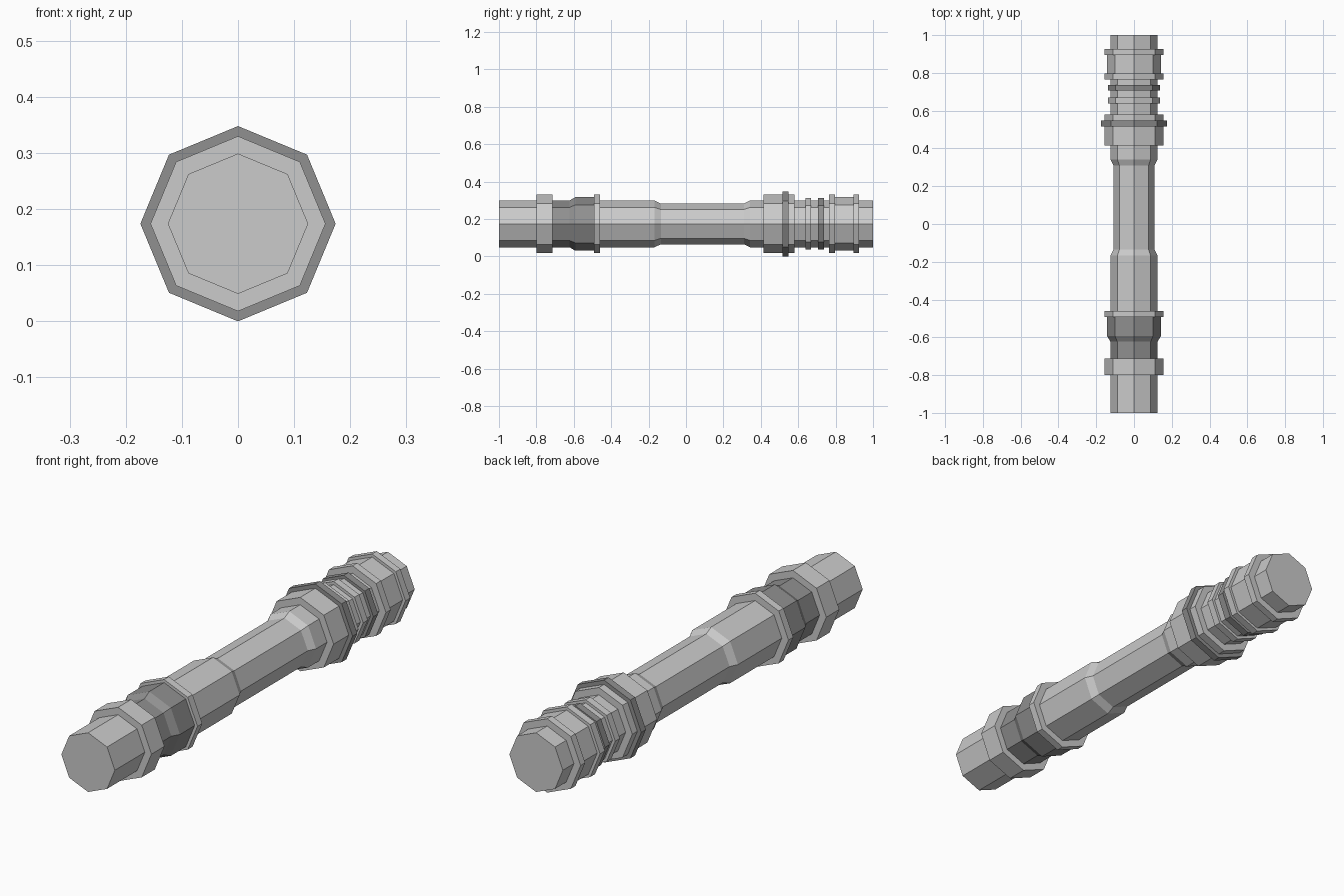
import bpy, bmesh
from math import cos, sin, tau

if "Cube" in bpy.data.objects:
    bpy.data.objects.remove(bpy.data.objects["Cube"])

SIDES = 8
AXIS_Z = 0.174          # outermost collar rests its lower corner on the ground

dark = bpy.data.materials.new("dark_grey")
dark.diffuse_color = (0.28, 0.28, 0.28, 1)
dark.use_nodes = True
dark.node_tree.nodes["Principled BSDF"].inputs["Base Color"].default_value = dark.diffuse_color


def lathe(name, profile, mat=None, cap_start=False, cap_end=False):
    """Spin (y, radius) points into an octagonal shell around the y axis."""
    bm = bmesh.new()
    rings = [[bm.verts.new((r * cos(tau * i / SIDES), y, AXIS_Z + r * sin(tau * i / SIDES)))
              for i in range(SIDES)] for y, r in profile]
    for a, b in zip(rings, rings[1:]):
        for i in range(SIDES):
            j = (i + 1) % SIDES
            bm.faces.new((a[i], b[i], b[j], a[j]))
    if cap_start:
        bm.faces.new(rings[0])
    if cap_end:
        bm.faces.new(rings[-1][::-1])
    me = bpy.data.meshes.new(name)
    bm.to_mesh(me)
    bm.free()
    if mat:
        me.materials.append(mat)
    obj = bpy.data.objects.new(name, me)
    bpy.context.collection.objects.link(obj)


def collar(name, y0, y1, inner0, r, inner1, mat=None):
    """Raised band with flat end steps."""
    lathe(name, [(y0, inner0), (y0, r), (y1, r), (y1, inner1)], mat)


R = 0.125               # main tube radius
BAND = 0.156            # collar radius
SWELL = 0.143           # thick tube radius

# Front end tube and its collar
lathe("front_end", [(-1, R), (-0.8, R)], cap_start=True)
collar("front_collar", -0.8, -0.713, R, BAND, R)

# Dark flared neck and thin ring
lathe("dark_neck", [(-0.713, R), (-0.623, R), (-0.592, SWELL), (-0.493, SWELL)], dark)
collar("neck_ring", -0.493, -0.461, SWELL, BAND, R)

# Long handle with narrow waist
lathe("handle", [(-0.461, R), (-0.168, R), (-0.135, 0.109), (0.31, 0.109), (0.342, R), (0.415, R)])

# Thick sleeve with the widest dark ring around it
lathe("sleeve_front", [(0.415, R), (0.415, BAND), (0.516, BAND)])
collar("wide_ring", 0.516, 0.547, BAND, 0.174, BAND, dark)
lathe("sleeve_back", [(0.547, BAND), (0.581, BAND), (0.581, R)])

# Ribbed section
lathe("rib_gap_1", [(0.581, R), (0.638, R)])
collar("rib_1", 0.638, 0.669, R, 0.138, R)
lathe("rib_gap_2", [(0.669, R), (0.706, R)])
collar("rib_2", 0.706, 0.737, R, 0.138, R, dark)
lathe("rib_gap_3", [(0.737, R), (0.764, R)])

# Rear swell between two rings, then the end tube
collar("rear_ring_1", 0.764, 0.796, R, BAND, SWELL)
lathe("rear_swell", [(0.796, SWELL), (0.895, SWELL)])
collar("rear_ring_2", 0.895, 0.926, SWELL, BAND, R)
lathe("back_end", [(0.926, R), (1, R)], cap_end=True)
